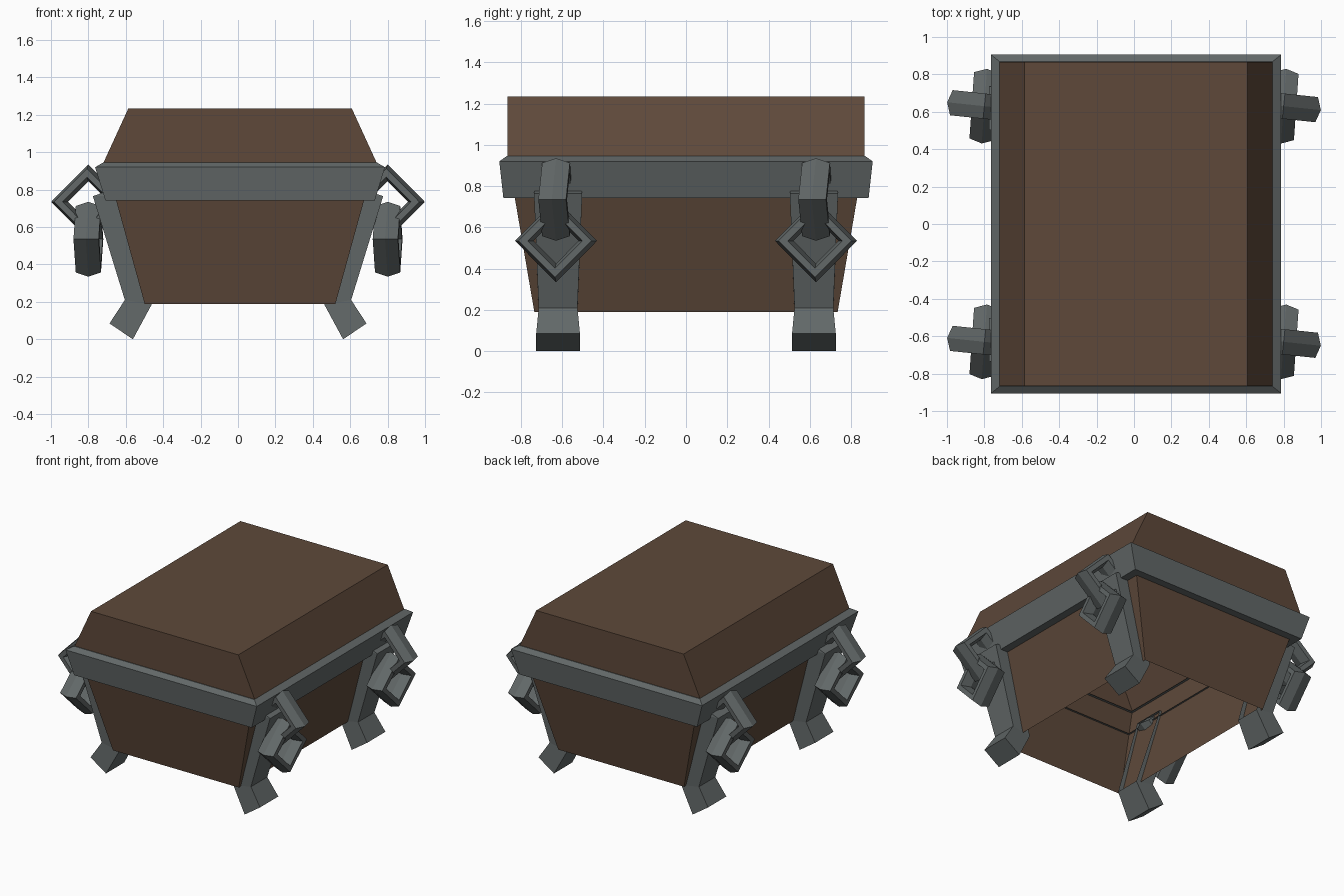
import bpy, bmesh, math
from mathutils import Matrix, Vector

if "Cube" in bpy.data.objects:
    bpy.data.objects.remove(bpy.data.objects["Cube"])


def material(name, rgb):
    m = bpy.data.materials.new(name)
    m.diffuse_color = (*rgb, 1)
    m.use_nodes = True
    m.node_tree.nodes["Principled BSDF"].inputs["Base Color"].default_value = m.diffuse_color
    return m


WOOD = material("dark brown wood", (0.112, 0.066, 0.042))
IRON = material("grey iron", (0.122, 0.138, 0.138))
CX = 0.011  # the box sits slightly right of centre


def make(name, verts, faces, mat):
    bm = bmesh.new()
    vs = [bm.verts.new(v) for v in verts]
    for f in faces:
        bm.faces.new([vs[i] for i in f])
    bmesh.ops.recalc_face_normals(bm, faces=bm.faces)
    me = bpy.data.meshes.new(name)
    bm.to_mesh(me)
    bm.free()
    me.materials.append(mat)
    ob = bpy.data.objects.new(name, me)
    bpy.context.collection.objects.link(ob)
    return ob


def rect_loft(name, sections, mat, cap_end=False):
    """Stack of rectangles (half x, half y, z) joined by walls."""
    verts, faces = [], []
    for hx, hy, z in sections:
        verts += [(CX + sx * hx, sy * hy, z)
                  for sx, sy in ((-1, -1), (1, -1), (1, 1), (-1, 1))]
    for s in range(len(sections) - 1):
        for k in range(4):
            a, b = s * 4 + k, s * 4 + (k + 1) % 4
            faces.append((a, b, b + 4, a + 4))
    if cap_end:
        n = len(verts)
        faces.append((n - 4, n - 3, n - 2, n - 1))
    return make(name, verts, faces, mat)


# Wooden box, open underneath, and its sloped lid
rect_loft("box_body", [(0.51, 0.735, 0.19), (0.72, 0.865, 0.95)], WOOD)
rect_loft("lid", [(0.73, 0.865, 0.945), (0.597, 0.865, 1.235)], WOOD, True)

# Iron rim: channel section whose flanges just pass through the wood
rect_loft("rim_band", [(0.65, 0.815, 0.742), (0.72, 0.885, 0.742),
                       (0.775, 0.905, 0.92), (0.732, 0.87, 0.945),
                       (0.70, 0.845, 0.945)], IRON)


# Corner leg: strap down the side wall, then a foot kicking outward
# each section: outer x, outer z, inner x, inner z, half width
LEG = [(0.715, 0.787, 0.645, 0.787, 0.112),
       (0.776, 0.765, 0.64, 0.765, 0.117),
       (0.605, 0.21, 0.462, 0.185, 0.094),
       (0.687, 0.085, 0.562, 0.0, 0.106)]


def leg(name, sx, sy):
    verts, faces = [], []
    for ox, oz, ix, iz, w in LEG:
        for x, z, d in ((ox, oz, -w), (ox, oz, w), (ix, iz, w), (ix, iz, -w)):
            verts.append((sx * x, sy * 0.62 + d, z))
    for s in range(3):
        for k in range(4):
            if k == 2 and s < 2:
                continue  # strap has no back face
            a, b = s * 4 + k, s * 4 + (k + 1) % 4
            faces.append((a, b, b + 4, a + 4))
    faces += [(0, 1, 2, 3), (12, 13, 14, 15)]
    make(name, verts, faces, IRON)


# Chain link: four-cornered ring with a six-sided section
def link(name, centre, yaw):
    R, thick, wide = 0.155, 0.045, 0.078
    verts, faces = [], []
    turn = Matrix.Rotation(yaw, 3, 'Z')
    for i in range(4):
        t = i * math.pi / 2
        for j in range(6):
            a = j * math.pi / 3
            r = R + thick * math.cos(a)
            p = Vector((r * math.cos(t), wide * math.sin(a), r * math.sin(t)))
            verts.append(turn @ p + Vector(centre))
            i2, j2 = (i + 1) % 4, (j + 1) % 6
            faces.append((i * 6 + j, i2 * 6 + j, i2 * 6 + j2, i * 6 + j2))
    make(name, verts, faces, IRON)


for sx, side in ((-1, "left"), (1, "right")):
    for sy, end in ((-1, "front"), (1, "back")):
        leg(f"{end}_{side}_leg", sx, sy)
        y = sy * 0.63
        link(f"{end}_{side}_upper_link", (sx * 0.80, y, 0.735), math.radians(-6))
        link(f"{end}_{side}_lower_link", (sx * 0.80, y, 0.535), math.radians(86))
